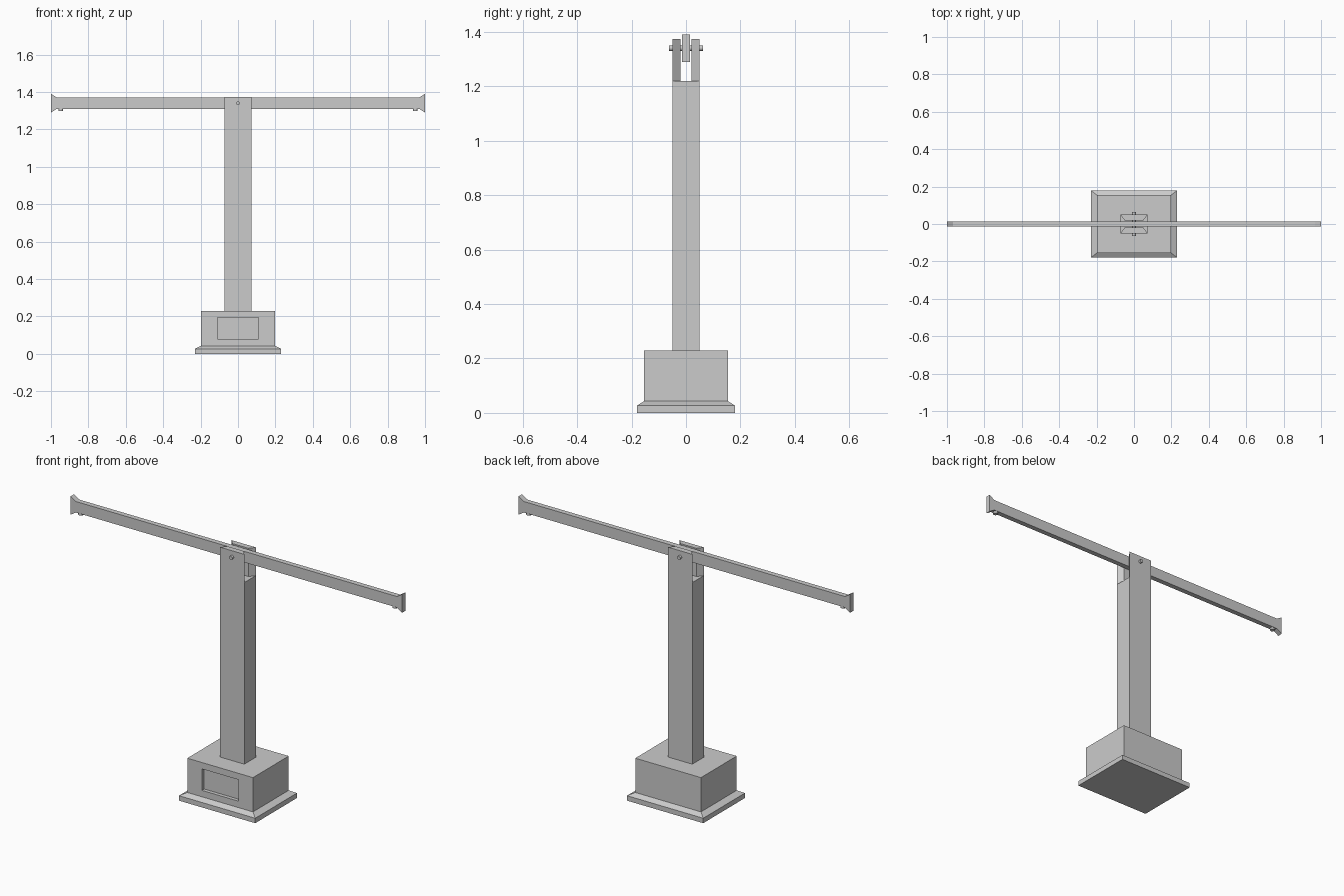
import bpy, bmesh, math
from mathutils import Matrix

if "Cube" in bpy.data.objects:
    bpy.data.objects.remove(bpy.data.objects["Cube"])


def finish(name, bm):
    bmesh.ops.recalc_face_normals(bm, faces=bm.faces)
    me = bpy.data.meshes.new(name)
    bm.to_mesh(me)
    bm.free()
    ob = bpy.data.objects.new(name, me)
    bpy.context.collection.objects.link(ob)
    return ob


def loft(rings):
    """Closed solid through a list of equal-length point rings."""
    bm = bmesh.new()
    loops = [[bm.verts.new(p) for p in r] for r in rings]
    n = len(loops[0])
    for a, b in zip(loops, loops[1:]):
        for i in range(n):
            j = (i + 1) % n
            bm.faces.new((a[i], a[j], b[j], b[i]))
    bm.faces.new(loops[0][::-1])
    bm.faces.new(loops[-1])
    return bm


def rect(hx, hy, z):
    return [(-hx, -hy, z), (hx, -hy, z), (hx, hy, z), (-hx, hy, z)]


def cylinder(name, r, depth, loc, sides, rot=0):
    bm = bmesh.new()
    bmesh.ops.create_cone(bm, cap_ends=True, segments=sides, radius1=r, radius2=r, depth=depth,
                          matrix=Matrix.Translation(loc) @ Matrix.Rotation(rot, 4, 'X'))
    ob = finish(name, bm)
    for p in ob.data.polygons:
        p.use_smooth = len(p.vertices) == 4
    ob.data.set_sharp_from_angle(angle=math.radians(40))


# Base with sloped plinth foot and recessed front panel
bm = loft([rect(0.23, 0.18, 0), rect(0.23, 0.18, 0.027),
           rect(0.198, 0.154, 0.043), rect(0.198, 0.154, 0.23)])
bm.normal_update()
front = min((f for f in bm.faces if f.calc_center_median().z > 0.1),
            key=lambda f: f.calc_center_median().y)
bmesh.ops.inset_region(bm, faces=[front], thickness=0.03)
for v in front.verts:
    v.co.x = math.copysign(0.11, v.co.x)
    v.co.z = 0.195 if v.co.z > 0.13 else 0.078
bmesh.ops.inset_region(bm, faces=[front], thickness=0.0)
for v in front.verts:
    v.co.y += 0.02
finish("base", bm)

# Post
finish("post", loft([rect(0.073, 0.05, 0.23), rect(0.073, 0.05, 1.22)]))

# Fork cheeks, tapering toward the beam
for s, name in ((-1, "front_cheek"), (1, "back_cheek")):
    finish(name, loft([[(-0.073, s * 0.05, z), (0.073, s * 0.05, z),
                        (0.05, s * 0.02, z), (-0.05, s * 0.02, z)] for z in (1.22, 1.374)]))

# Beam with flared ends
half = [(1.0, 1.39), (0.968, 1.37)]
low = [(0.968, 1.31), (1.0, 1.29)]
outline = half + [(-x, z) for x, z in half[::-1]] + [(-x, z) for x, z in low[::-1]] + low
finish("beam", loft([[(x, y, z) for x, z in outline] for y in (-0.014, 0.014)]))

# Pivot pin and small pan hangers under the beam ends
cylinder("pivot_pin", 0.01, 0.126, (0, 0, 1.34), 12, math.pi / 2)
for s, name in ((-1, "left_hanger"), (1, "right_hanger")):
    cylinder(name, 0.013, 0.02, (s * 0.948, 0, 1.309), 12)
